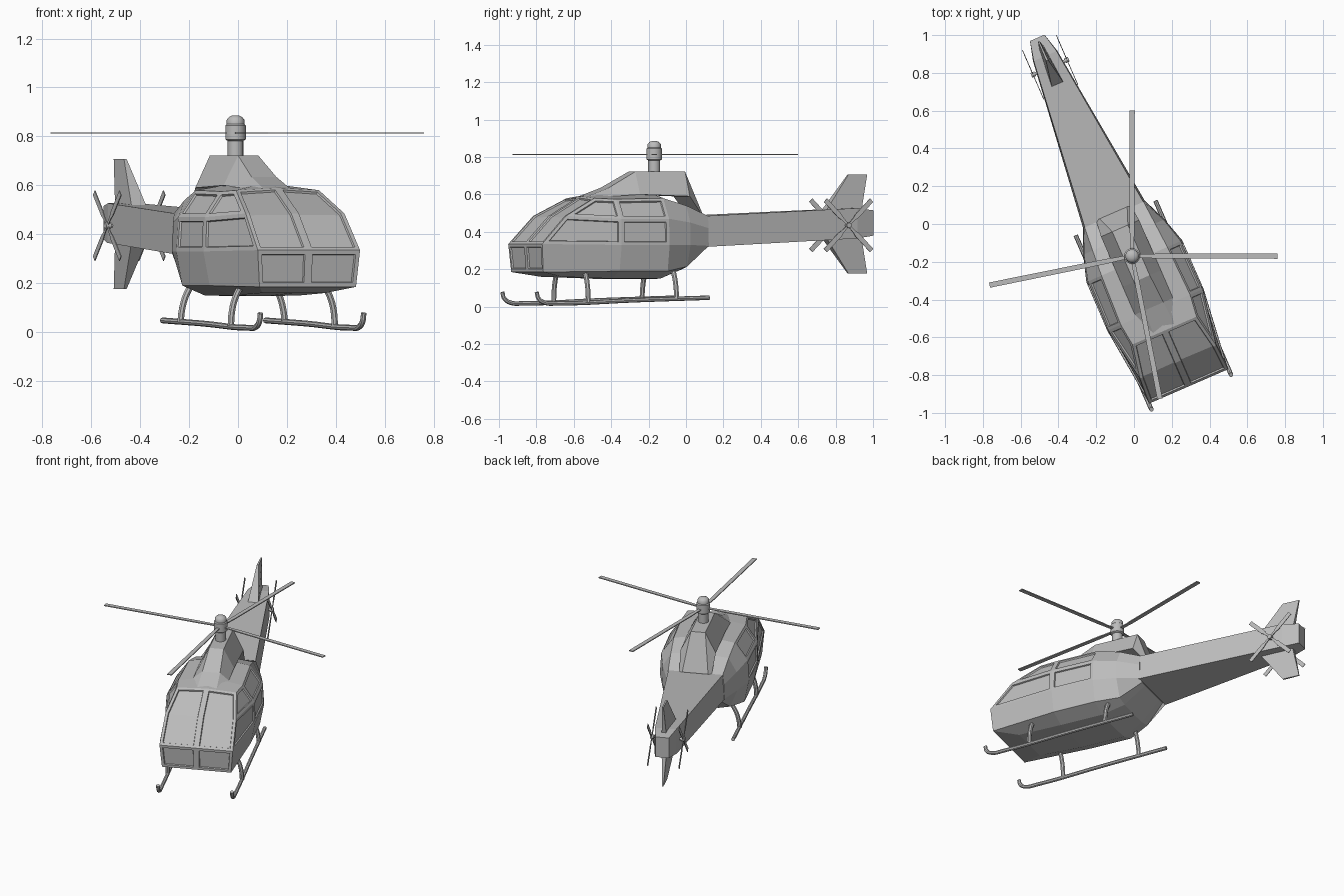
import bpy, bmesh, math
from mathutils import Matrix, Vector

if "Cube" in bpy.data.objects:
    bpy.data.objects.remove(bpy.data.objects["Cube"], do_unlink=True)

YAW = 0.41
PLACE = Matrix.Translation((-0.01, -0.17, 0)) @ Matrix.Rotation(YAW, 4, "Z")

grey = bpy.data.materials.new("plain_grey")
grey.use_nodes = True
grey.diffuse_color = (0.5, 0.5, 0.5, 1)
shader = grey.node_tree.nodes["Principled BSDF"]
shader.inputs["Base Color"].default_value = grey.diffuse_color
shader.inputs["Roughness"].default_value = 0.7


def finish(name, bm, smooth=False):
    """Turn a bmesh in craft coordinates into a placed object."""
    bmesh.ops.recalc_face_normals(bm, faces=bm.faces)
    mesh = bpy.data.meshes.new(name)
    bm.to_mesh(mesh)
    bm.free()
    mesh.materials.append(grey)
    obj = bpy.data.objects.new(name, mesh)
    bpy.context.collection.objects.link(obj)
    obj.matrix_world = PLACE
    if smooth:
        shade(obj)
    return obj


def shade(obj):
    bpy.ops.object.select_all(action="DESELECT")
    obj.select_set(True)
    bpy.context.view_layer.objects.active = obj
    bpy.ops.object.shade_smooth_by_angle(angle=math.radians(40))


def loft(name, rings, smooth=False):
    """Skin a list of closed rings and cap both ends."""
    bm = bmesh.new()
    loops = [[bm.verts.new(p) for p in ring] for ring in rings]
    n = len(loops[0])
    for a, b in zip(loops, loops[1:]):
        for i in range(n):
            k = (i + 1) % n
            bm.faces.new((a[i], a[k], b[k], b[i]))
    bm.faces.new(loops[0])
    bm.faces.new(loops[-1])
    return finish(name, bm, smooth)


def box_rings(stations):
    """Four-cornered rings from (y, top half width, top z, bottom half width, bottom z)."""
    return [[(-tw, y, tz), (tw, y, tz), (bw, y, bz), (-bw, y, bz)]
            for y, tw, tz, bw, bz in stations]


def turned(name, profile, axis_matrix=Matrix(), sides=16):
    """Turned part from (radius, height) pairs."""
    rings = []
    for r, h in profile:
        turns = [2 * math.pi * i / sides for i in range(sides)]
        rings.append([axis_matrix @ Vector((r * math.cos(t), r * math.sin(t), h)) for t in turns])
    return loft(name, rings, True)


def tube(name, points, radius):
    curve = bpy.data.curves.new(name, "CURVE")
    curve.dimensions = "3D"
    curve.bevel_depth = radius
    curve.bevel_resolution = 2
    curve.use_fill_caps = True
    curve.resolution_u = 5
    spline = curve.splines.new("BEZIER")
    spline.bezier_points.add(len(points) - 1)
    for bp, p in zip(spline.bezier_points, points):
        bp.co = p
        bp.handle_left_type = bp.handle_right_type = "AUTO"
    curve.materials.append(grey)
    obj = bpy.data.objects.new(name, curve)
    bpy.context.collection.objects.link(obj)
    obj.matrix_world = PLACE
    bpy.ops.object.select_all(action="DESELECT")
    obj.select_set(True)
    bpy.context.view_layer.objects.active = obj
    bpy.ops.object.convert(target="MESH")
    shade(bpy.context.view_layer.objects.active)


# Cabin: half outlines run keel, belly, chine, waist, mid, eave, roof
KEEL, BELLY, CHINE, WAIST, MID, EAVE, ROOF = range(7)


def section(y, *half):
    return [(w, y, z) for w, z in half]


stations = [
    [(0, -.6, .16), (.14, -.6, .16), (.215, -.74, .185), (.228, -.752, .335),
     (.22, -.61, .485), (.185, -.43, .58), (0, -.43, .59)],
    section(-.31, (0, .147), (.15, .15), (.25, .19), (.278, .33), (.272, .47), (.2, .575), (0, .61)),
    section(-.03, (0, .147), (.15, .15), (.25, .19), (.277, .33), (.268, .47), (.19, .58), (0, .61)),
    section(.11, (0, .195), (.12, .2), (.19, .215), (.235, .33), (.23, .45), (.18, .54), (0, .56)),
    section(.24, (0, .312), (.1, .312), (.14, .315), (.18, .325), (.177, .42), (.17, .485), (0, .487)),
]


def build_cabin():
    bm = bmesh.new()
    known = {}

    def vert(p):
        key = tuple(round(c, 4) for c in p)
        if key not in known:
            known[key] = bm.verts.new(p)
        return known[key]

    def face(points):
        return bm.faces.new([vert(p) for p in points])

    panes = []
    for side in (1, -1):
        rows = [[(side * x, y, z) for x, y, z in row] for row in stations]
        for s, (a, b) in enumerate(zip(rows, rows[1:])):
            for level in range(KEEL, ROOF):
                f = face((a[level], a[level + 1], b[level + 1], b[level]))
                if s < 2 and level in (WAIST, MID):
                    panes.append([f])
        # nose and windscreen, split along the centre line
        front = rows[0]
        centre = [(0, y, z) for x, y, z in front]
        screen = {}
        for level in range(BELLY, EAVE):
            lower = front[KEEL] if level == BELLY else centre[level]
            upper = front[ROOF] if level + 1 == EAVE else centre[level + 1]
            screen[level] = face((lower, upper, front[level + 1], front[level]))
        panes += [[screen[CHINE]], [screen[WAIST], screen[MID]]]
        rear = rows[-1]
        face(rear)
    bmesh.ops.recalc_face_normals(bm, faces=bm.faces)
    # recessed window panes
    for group in panes:
        bmesh.ops.inset_region(bm, faces=group, thickness=0.017, use_even_offset=True)
        bmesh.ops.inset_region(bm, faces=group, thickness=0.003, depth=-0.008, use_even_offset=True)
    finish("cabin", bm)


build_cabin()

# Engine pylon on the roof
loft("engine_pylon", box_rings([
    (-.42, .06, .588, .1, .57), (-.29, .055, .635, .11, .59), (-.13, .045, .722, .11, .6),
    (.16, .045, .722, .11, .59), (.25, .08, .49, .1, .47)]))

# Tail boom
loft("tail_boom", box_rings([
    (.23, .17, .485, .18, .32), (1.155, .066, .527, .07, .365), (1.26, .042, .515, .042, .38)]))

# Upper and lower tail fins, mirrored about the boom
for name, flip in (("upper_fin", 1), ("lower_fin", -1)):
    def fin_ring(front, back, height, w_front, w_back):
        z = 0.442 + flip * height
        return [(-w_front, front, z), (w_front, front, z), (w_back, back, z), (-w_back, back, z)]
    loft(name, [fin_ring(.98, 1.2, .06, .035, .015), fin_ring(1.13, 1.24, .265, .006, .004)])

# Tail rotors on both sides with a shared axle
HUB = Vector((0, 1.09, 0.435))
across = Matrix.Translation(HUB) @ Matrix.Rotation(math.pi / 2, 4, "Y")
turned("tail_rotor_axle", [(.008, -.105), (.008, .105)], across, 10)
for side, label in ((1, "left"), (-1, "right")):
    turned(label + "_tail_hub", [(.014, side * .085), (.014, side * .108)], across, 10)
    for i in range(4):
        spin = Matrix.Translation(HUB + Vector((side * .098, 0, 0))) \
            @ Matrix.Rotation(math.radians(45 + 90 * i), 4, "X")
        rings = [[spin @ Vector((x, y, z)) for x, y in
                  ((-.002, -w), (.002, -w), (.002, w), (-.002, w))]
                 for z, w in ((0, .005), (.05, .008), (.07, .013), (.19, .013))]
        loft(f"{label}_tail_blade_{i + 1}", rings)

# Mast and rotor head
turned("rotor_mast", [(.032, .69), (.032, .79)])
turned("rotor_head", [(.03, .78), (.042, .788), (.042, .845), (.036, .85), (.036, .868),
                      (.026, .88), (.012, .886)])

# Main rotor blades
for i, angle in enumerate((0, 90, 191.5, 281)):
    turn = Matrix.Rotation(math.radians(angle) - YAW, 4, "Z")
    rings = [[turn @ Vector((x, y, z)) for y, z in
              ((-w, .811), (w, .811), (w, .817), (-w, .817))]
             for x, w in ((.02, .01), (.1, .011), (.13, .013), (.77, .014))]
    loft(f"main_blade_{i + 1}", rings)

# Landing skids and struts
for side, label in ((1, "left"), (-1, "right")):
    x = side * 0.23
    tube(label + "_skid", [(x, .22, .048), (x, -.2, .035), (x, -.66, .018), (x, -.74, .022),
                           (x, -.775, .045), (x, -.785, .078)], .012)
    for spot, y, foot in (("front", -.485, .025), ("rear", .03, .042)):
        tube(f"{label}_{spot}_strut", [(side * .18, y, .2), (side * .21, y, .145),
                                       (side * .226, y, .09), (side * .232, y, foot)], .014)
